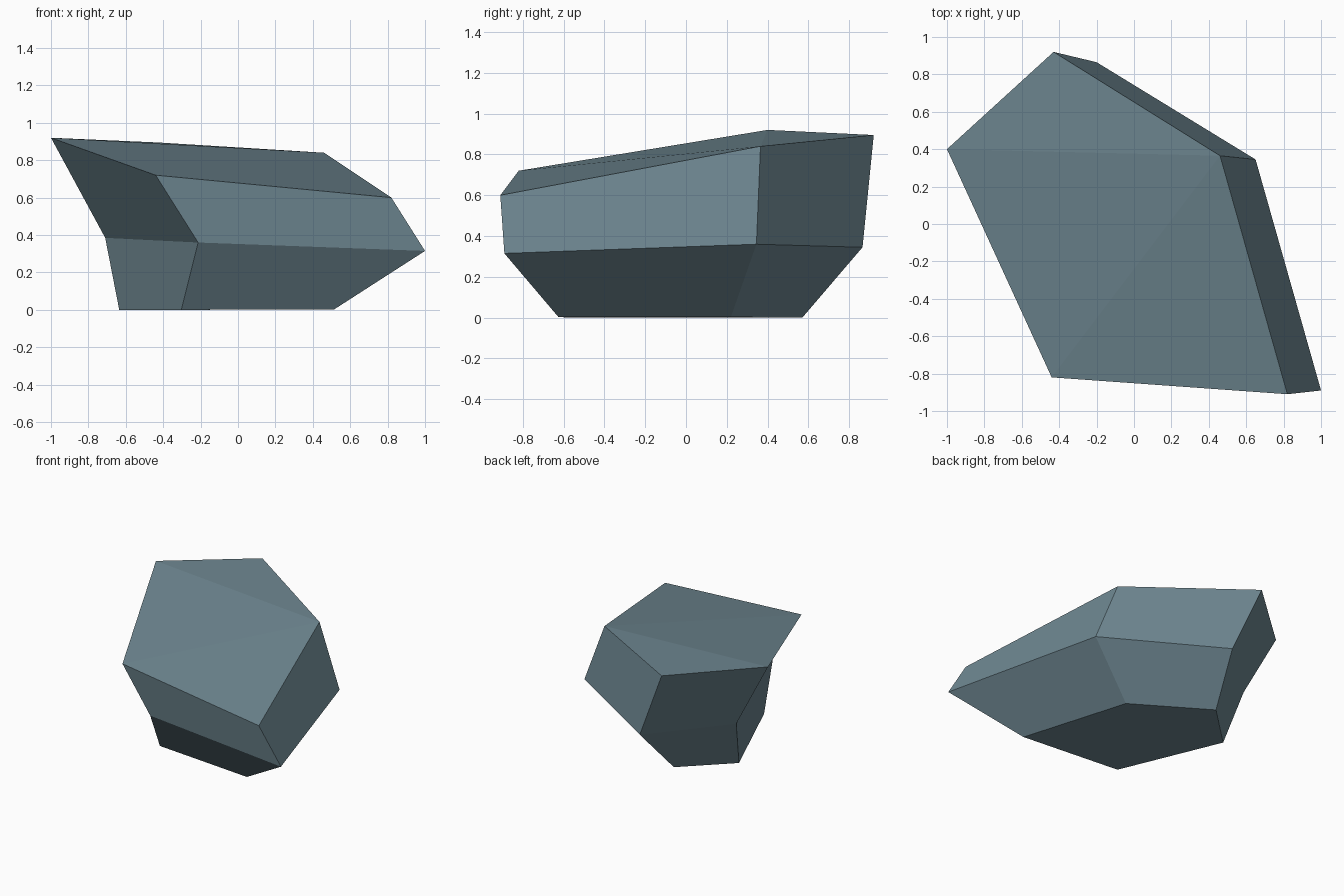
import bpy, bmesh

if "Cube" in bpy.data.objects:
    bpy.data.objects.remove(bpy.data.objects["Cube"])

# Faceted boulder: three uneven five-sided rings, bottom to top
RINGS = [
    [(-0.635, 0.243, 0.0), (-0.293, 0.57, 0.0), (0.26, 0.22, 0.003),
     (0.515, -0.625, 0.003), (-0.303, -0.546, 0.0)],
    [(-0.71, 0.384, 0.385), (-0.20, 0.865, 0.345), (0.65, 0.345, 0.36),
     (1.0, -0.89, 0.315), (-0.213, -0.796, 0.36)],
    [(-1.0, 0.40, 0.92), (-0.43, 0.92, 0.895), (0.46, 0.365, 0.84),
     (0.82, -0.91, 0.60), (-0.44, -0.82, 0.72)],
]

bm = bmesh.new()
rings = [[bm.verts.new(co) for co in ring] for ring in RINGS]
n = len(rings[0])

# Side facets between neighbouring rings
for low, high in zip(rings, rings[1:]):
    for i in range(n):
        j = (i + 1) % n
        bm.faces.new((low[i], low[j], high[j], high[i]))

# Flat underside, and a slightly folded top fanned from its right corner
bm.faces.new(rings[0])
top = rings[2][2:] + rings[2][:2]
for a, b in zip(top[1:], top[2:]):
    bm.faces.new((top[0], a, b))
bmesh.ops.recalc_face_normals(bm, faces=bm.faces)

mesh = bpy.data.meshes.new("rock")
bm.to_mesh(mesh)
bm.free()

# Blue-grey stone
stone = bpy.data.materials.new("blue grey stone")
stone.diffuse_color = (0.156, 0.242, 0.283, 1)
stone.use_nodes = True
stone.node_tree.nodes["Principled BSDF"].inputs["Base Color"].default_value = stone.diffuse_color
mesh.materials.append(stone)

rock = bpy.data.objects.new("rock", mesh)
bpy.context.collection.objects.link(rock)
